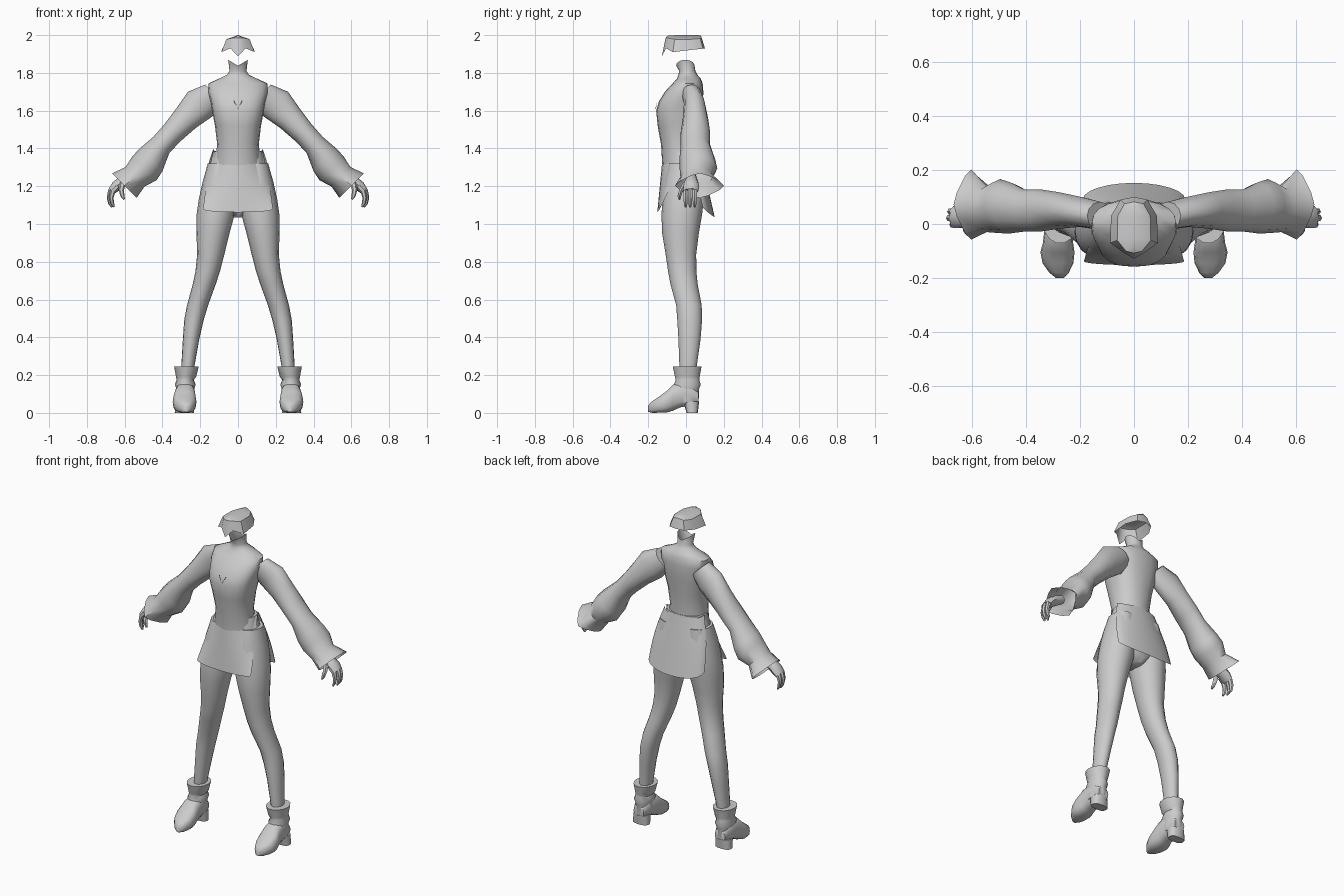
import bpy, math
from mathutils import Vector as V

grey = bpy.data.materials.new("plain grey")
grey.diffuse_color = (0.6, 0.6, 0.6, 1)


def build(name, verts, faces, mirror=False, angle=50):
    me = bpy.data.meshes.new(name)
    me.from_pydata([tuple(v) for v in verts], [], faces)
    me.materials.append(grey)
    ob = bpy.data.objects.new(name, me)
    bpy.context.collection.objects.link(ob)
    if mirror:
        ob.modifiers.new("Mirror", 'MIRROR')
    bpy.ops.object.select_all(action='DESELECT')
    ob.select_set(True)
    bpy.context.view_layer.objects.active = ob
    bpy.ops.object.mode_set(mode='EDIT')
    bpy.ops.mesh.select_all(action='SELECT')
    bpy.ops.mesh.normals_make_consistent(inside=False)
    bpy.ops.object.mode_set(mode='OBJECT')
    bpy.ops.object.shade_smooth_by_angle(angle=math.radians(angle))
    return ob


def loft(name, rings, n=16, caps=(True, True), mirror=False, warp=None):
    """Skin rings given as (centre, half axis a, half axis b, squareness)."""
    verts, faces = [], []
    for c, a, b, e in rings:
        for i in range(n):
            t = 2 * math.pi * i / n
            ct, st = math.cos(t), math.sin(t)
            verts.append(V(c) + V(a) * math.copysign(abs(ct) ** (2 / e), ct)
                         + V(b) * math.copysign(abs(st) ** (2 / e), st))
    for r in range(len(rings) - 1):
        for i in range(n):
            j = (i + 1) % n
            faces.append((r * n + i, r * n + j, r * n + n + j, r * n + n + i))
    if caps[0]:
        faces.append(tuple(range(n)))
    if caps[1]:
        faces.append(tuple(range(len(verts) - n, len(verts))))
    if warp:
        verts = [warp(v) for v in verts]
    return build(name, verts, faces, mirror)


def level(z, x0, x1, y0, y1, e=2.0):
    """Horizontal ring from its extents."""
    return ((x0 + x1) / 2, (y0 + y1) / 2, z), ((x1 - x0) / 2, 0, 0), (0, (y1 - y0) / 2, 0), e


def tube(name, pts, n=8, mirror=True):
    """Tapered limb along points (x, y, z, radius in xz, radius in y)."""
    rings = []
    for i, p in enumerate(pts):
        d = V(pts[min(i + 1, len(pts) - 1)][:3]) - V(pts[max(i - 1, 0)][:3])
        side = V((0, 1, 0)).cross(d).normalized()
        rings.append((p[:3], side * p[3], V((0, p[4], 0)), 2))
    return loft(name, rings, n, mirror=mirror)


# Bodice with bust, shoulders and neck; hem dips at front, collar rises at sides
def shape_body(v):
    if v.z < 1.36:
        v.z += 0.28 * v.y
    elif v.z > 1.835:
        v.z += 0.6 * abs(v.x) - 0.012
    return v


loft("bodice", [level(z, -w, w, f, b, e) for z, w, f, b, e in (
    (1.34, .122, -.125, .068, 2), (1.42, .110, -.132, .068, 2.1), (1.52, .122, -.150, .076, 2.3),
    (1.60, .137, -.158, .085, 2.6), (1.65, .145, -.143, .09, 2.5), (1.70, .158, -.112, .092, 2.3),
    (1.745, .155, -.07, .088, 2.2), (1.77, .10, -.048, .078, 2), (1.79, .058, -.04, .06, 2),
    (1.81, .045, -.036, .05, 2), (1.85, .052, -.052, .045, 2))],
    20, (False, False), warp=shape_body)

# Neckline notch on the chest
build("chest_notch", [(0, -.162, 1.60), (.026, -.15, 1.655), (.02, -.15, 1.655),
                      (0, -.162, 1.612)], [(0, 1, 2, 3)], True)

# Pelvis under the skirt
loft("pelvis", [level(z, -w, w, f, b, 2.3) for z, w, f, b in (
    (1.04, .03, -.06, .05), (1.10, .12, -.10, .085), (1.2, .165, -.112, .095),
    (1.3, .148, -.112, .085), (1.385, .125, -.09, .07))])

# Legs
loft("leg", [level(*r) for r in (
    (.2, .235, .30, -.032, .055), (.25, .23, .30, -.035, .057), (.39, .205, .292, -.04, .077),
    (.49, .182, .285, -.046, .085), (.57, .158, .27, -.052, .083), (.68, .118, .24, -.082, .062),
    (.75, .095, .225, -.095, .055), (.84, .072, .216, -.108, .054), (.95, .045, .22, -.126, .068),
    (1.05, .018, .219, -.13, .085), (1.13, .012, .208, -.124, .094), (1.22, .015, .188, -.115, .094),
    (1.32, .02, .16, -.09, .08))], mirror=True)

# Sleeves: centre, radius across, radius in depth, squareness
q = math.sqrt(.5)
sleeve = [(.125, .03, 1.69, .068, .052, 2), (.20, .045, 1.635, .092, .056, 2),
          (.275, .05, 1.56, .073, .067, 2), (.345, .05, 1.485, .062, .078, 2),
          (.405, .05, 1.42, .06, .078, 2), (.46, .06, 1.34, .085, .095, 2),
          (.495, .066, 1.295, .09, .10, 1.9), (.545, .055, 1.25, .072, .085, 1.8),
          (.602, .072, 1.203, .092, .13, 1.35)]
loft("sleeve", [((x, y, z), (a * q, 0, a * q), (0, b, 0), e) for x, y, z, a, b, e in sleeve],
     12, (True, False), True)

# Hands with curled fingers and thumb
tube("palm", [(.56, .03, 1.25, .026, .026), (.61, .028, 1.225, .03, .036),
              (.645, .028, 1.20, .028, .042), (.668, .026, 1.175, .02, .04)])
for name, y, dx in (("index_finger", -.002, -.012), ("middle_finger", .022, 0), ("little_finger", .046, -.004)):
    tube(name, [(.65 + dx, y, 1.20, .017, .014), (.674 + dx, y, 1.175, .015, .014),
                (.683 + dx, y, 1.14, .012, .013), (.678 + dx, y, 1.11, .010, .011),
                (.668 + dx, y, 1.09, .005, .006)], 6)
tube("thumb", [(.61, .0, 1.22, .018, .016), (.618, -.025, 1.18, .014, .013),
               (.612, -.035, 1.15, .011, .011), (.603, -.035, 1.13, .005, .006)], 6)


# Skirt panels: edges flare out from the hip, bottoms dip at the middle
def panel(name, top, bottom, bulge):
    verts, faces, nu, nv = [], [], 12, 6
    for j in range(nv + 1):
        v = j / nv
        for i in range(nu + 1):
            u = -1 + 2 * i / nu
            half, yc, ye, zc, ze = [a + (b - a) * v for a, b in zip(top, bottom)]
            half += bulge * math.sin(math.pi * v)
            verts.append((half * math.sin(u * math.pi / 2),
                          yc + (ye - yc) * (1 - math.cos(u * math.pi / 2)),
                          zc + (ze - zc) * u * u))
    w = nu + 1
    for j in range(nv):
        for i in range(nu):
            faces.append((j * w + i, j * w + i + 1, j * w + w + i + 1, j * w + w + i))
    build(name, verts, faces)


panel("skirt_front", (.128, -.128, .01, 1.31, 1.395), (.185, -.152, -.138, 1.062, 1.08), .006)
panel("skirt_back", (.132, .075, .01, 1.375, 1.395), (.19, .152, .09, 1.035, 1.085), .014)

# Boot shafts with folds
loft("boot_shaft", [level(*r) for r in (
    (.245, .24, .30, -.035, .055), (.245, .208, .338, -.072, .084), (.19, .222, .328, -.06, .074),
    (.175, .234, .325, -.056, .072), (.15, .224, .334, -.066, .08), (.125, .232, .326, -.066, .07),
    (.08, .228, .332, -.07, .07), (.055, .235, .328, -.06, .065))], 14, mirror=True)

# Boot feet: slices from heel to toe (y, centre x, half width, bottom, top)
loft("boot_foot", [((x, y, (lo + hi) / 2), (w, 0, 0), (0, 0, (hi - lo) / 2), 2.7) for y, x, w, lo, hi in (
    (.066, .28, .035, .05, .11), (.03, .28, .048, .04, .15), (-.03, .28, .052, .028, .16),
    (-.07, .281, .056, .01, .15), (-.105, .283, .063, .0, .115), (-.145, .281, .057, .0, .085),
    (-.18, .277, .036, .0, .062), (-.2, .274, .014, .005, .04))], 14, mirror=True)
loft("boot_heel", [level(0, .232, .335, .003, .062, 2.8), level(.06, .235, .33, -.015, .07, 2.6)],
     12, mirror=True)

# Hair cap: ridge line along the top, pointed fringe in front
rim = [(0, -.128, 1.888), (.04, -.105, 1.93), (.088, -.07, 1.91), (.085, .03, 1.922), (.05, .09, 1.928), (0, .10, 1.93)]
mid = [(0, -.108, 1.985), (.03, -.10, 1.985), (.062, -.06, 1.978), (.06, .03, 1.978), (.035, .075, 1.982), (0, .082, 1.99)]
ridge = [(0, -.098, 1.996), (0, -.085, 1.998), (0, -.05, 2.0), (0, .03, 2.0), (0, .065, 2.0), (0, .078, 1.997)]
build("hair_cap", rim + mid + ridge,
      [(r + i, r + i + 1, r + i + 7, r + i + 6) for r in (0, 6) for i in range(5)], True, 30)
